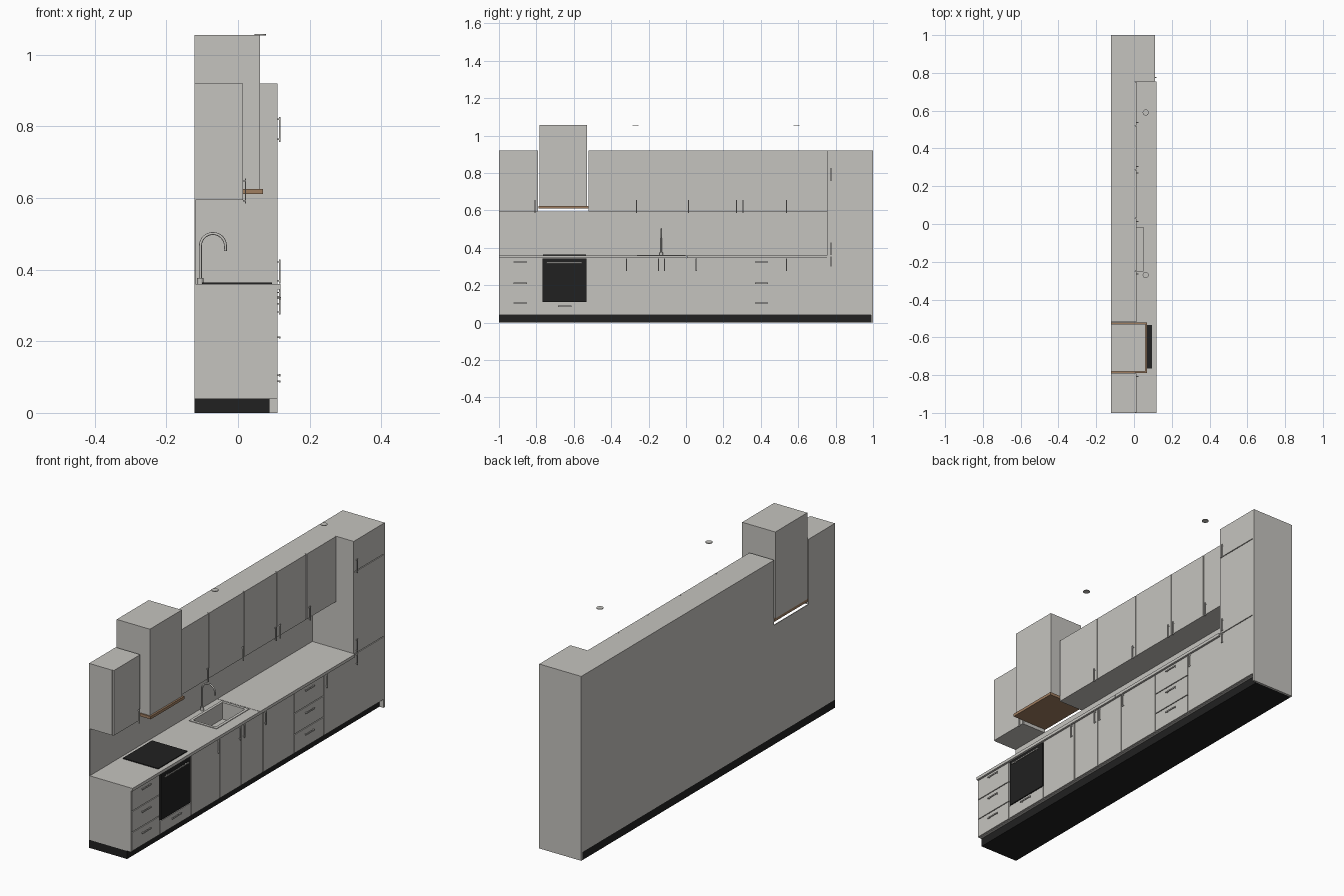
import bpy, bmesh, math
from mathutils import Vector

if "Cube" in bpy.data.objects:
    bpy.data.objects.remove(bpy.data.objects["Cube"])


def material(name, rgb):
    m = bpy.data.materials.new(name)
    m.use_nodes = True
    m.diffuse_color = (*rgb, 1)
    m.node_tree.nodes["Principled BSDF"].inputs["Base Color"].default_value = (*rgb, 1)
    return m


GREY = material("light grey", (0.56, 0.55, 0.52))
BLACK = material("black", (0.015, 0.015, 0.015))
BROWN = material("brown", (0.35, 0.21, 0.12))


def finish(name, bm, mat):
    me = bpy.data.meshes.new(name)
    bm.to_mesh(me)
    bm.free()
    ob = bpy.data.objects.new(name, me)
    bpy.context.collection.objects.link(ob)
    me.materials.append(mat)
    return ob


def box(name, x, y, z, mat=GREY):
    bm = bmesh.new()
    bmesh.ops.create_cube(bm, size=1)
    for v in bm.verts:
        v.co = [lo + (hi - lo) * (c + 0.5) for c, (lo, hi) in zip(v.co, (x, y, z))]
    return finish(name, bm, mat)


def cylinder(name, centre, r, depth, mat=GREY):
    bm = bmesh.new()
    bmesh.ops.create_cone(bm, cap_ends=True, segments=24, radius1=r, radius2=r, depth=depth)
    bmesh.ops.translate(bm, verts=bm.verts, vec=Vector(centre))
    return finish(name, bm, mat)


BACK, FRONT, UPPER = -0.122, 0.11, 0.014
GAP = 0.002


def front(name, face, y, z):
    return box(name, (face - 0.008, face), (y[0] + GAP, y[1] - GAP), (z[0] + GAP, z[1] - GAP))


def handle(name, face, y, z, length, upright=True):
    # Slim bar on two short posts
    hy, hz = (0.003, length / 2) if upright else (length / 2, 0.003)
    box(name, (face + 0.005, face + 0.009), (y - hy, y + hy), (z - hz, z + hz))
    for s in (-0.8, 0.8):
        py, pz = (y, z + s * hz) if upright else (y + s * hy, z)
        box(name + "_post", (face, face + 0.006), (py - 0.002, py + 0.002), (pz - 0.002, pz + 0.002))


# Carcasses, plinth and end panel
base = box("base_carcass", (BACK, FRONT - 0.008), (-1, 0.755), (0.04, 0.345))
box("plinth", (BACK, 0.088), (-1, 0.99), (0, 0.04), BLACK)
box("tall_carcass", (BACK, FRONT - 0.008), (0.757, 0.99), (0.04, 0.92))
box("end_panel", (BACK, FRONT), (0.99, 1), (0, 0.92))
box("tall_side_panel", (BACK, FRONT), (0.755, 0.759), (0.04, 0.92))
box("base_side_panel", (BACK, FRONT), (-1, -0.996), (0.04, 0.345))
box("backsplash", (BACK, BACK + 0.004), (-1, 0.755), (0.36, 0.595))
counters = [box("worktop_left", (BACK, 0.118), (-1, 0.004), (0.345, 0.36)),
            box("worktop_right", (BACK, 0.118), (0.006, 0.755), (0.345, 0.36))]

# Sink basin cut through worktop and carcass
SX, SY = (-0.088, 0.065), (-0.262, -0.004)
RIM = 0.014
cutter = box("basin_cutter", (SX[0] + RIM, SX[1] - RIM), (SY[0] + RIM, SY[1] - RIM), (0.28, 0.4))
cutter.hide_render = True
for ob in (base, counters[0]):
    mod = ob.modifiers.new("basin", "BOOLEAN")
    mod.operation, mod.solver, mod.object = "DIFFERENCE", "EXACT", cutter
    bpy.context.view_layer.objects.active = ob
    bpy.ops.object.modifier_apply(modifier=mod.name)
bpy.data.objects.remove(cutter)
for x in ((SX[0], SX[0] + RIM), (SX[1] - RIM, SX[1])):
    box("sink_rim", x, SY, (0.36, 0.363))
for y in ((SY[0], SY[0] + RIM), (SY[1] - RIM, SY[1])):
    box("sink_rim", (SX[0] + RIM, SX[1] - RIM), y, (0.36, 0.363))

# Tap
cylinder("tap_base", (-0.105, -0.132, 0.368), 0.009, 0.016)
cv = bpy.data.curves.new("tap_spout", "CURVE")
cv.dimensions = "3D"
cv.bevel_depth, cv.bevel_resolution, cv.use_fill_caps = 0.004, 2, True
arc = [(-0.07 - 0.035 * math.cos(a), 0.466 + 0.035 * math.sin(a))
       for a in (math.pi * i / 14 for i in range(15))]
path = [(-0.105, 0.37)] + arc + [(-0.035, 0.452)]
sp = cv.splines.new("POLY")
sp.points.add(len(path) - 1)
for p, (x, z) in zip(sp.points, path):
    p.co = (x, -0.132, z, 1)
spout = bpy.data.objects.new("tap_spout", cv)
bpy.context.collection.objects.link(spout)
cv.materials.append(GREY)

# Hob and oven
box("hob", (-0.1, 0.095), (-0.765, -0.535), (0.36, 0.364), BLACK)
box("oven_door", (FRONT - 0.008, FRONT + 0.001), (-0.767, -0.532), (0.11, 0.342), BLACK)
handle("oven_handle", FRONT + 0.001, -0.65, 0.32, 0.19, False)
front("oven_drawer", FRONT, (-0.775, -0.525), (0.04, 0.108))
handle("oven_drawer_handle", FRONT, -0.648, 0.088, 0.072, False)

# Drawer stacks
for y0, y1 in ((-0.996, -0.775), (0.285, 0.52)):
    yc = -0.886 if y0 < 0 else 0.403
    for z0, z1, zh in ((0.04, 0.135, 0.105), (0.135, 0.24, 0.211), (0.24, 0.345, 0.324)):
        front("drawer_front", FRONT, (y0, y1), (z0, z1))
        handle("drawer_handle", FRONT, yc, zh, 0.07, False)

# Base doors
for y0, y1, yh in ((-0.525, -0.3, -0.318), (-0.3, -0.13, -0.147), (-0.13, 0.04, -0.114),
                   (0.04, 0.285, 0.055), (0.52, 0.755, 0.538)):
    front("base_door", FRONT, (y0, y1), (0.04, 0.345))
    handle("base_door_handle", FRONT, yh, 0.309, 0.068)

# Wall cabinets
for y in ((-1, -0.79), (-0.52, 0.755)):
    box("wall_carcass", (BACK, UPPER - 0.008), y, (0.595, 0.92))
for y0, y1, yh in ((-1, -0.79, -0.807), (-0.52, -0.25, -0.265), (-0.25, 0.03, 0.013),
                   (0.03, 0.287, 0.27), (0.287, 0.52, 0.304), (0.52, 0.755, 0.538)):
    front("wall_door", UPPER, (y0, y1), (0.593, 0.922))
    handle("wall_door_handle", UPPER, yh, 0.62, 0.07)

# Tall cabinet doors
for z in ((0.04, 0.355), (0.355, 0.765), (0.765, 0.922)):
    front("tall_door", FRONT, (0.757, 0.992), z)
for z, length in ((0.326, 0.054), (0.395, 0.066), (0.792, 0.07)):
    handle("tall_door_handle", FRONT, 0.775, z, length)

# Extractor hood
box("hood_body", (BACK, 0.061), (-0.782, -0.53), (0.625, 1.056))
box("hood_base", (BACK, 0.07), (-0.788, -0.522), (0.611, 0.625), BROWN)

# Ceiling spotlights
for y in (-0.27, 0.59):
    cylinder("ceiling_spotlight", (0.062, y, 1.056), 0.016, 0.003)
